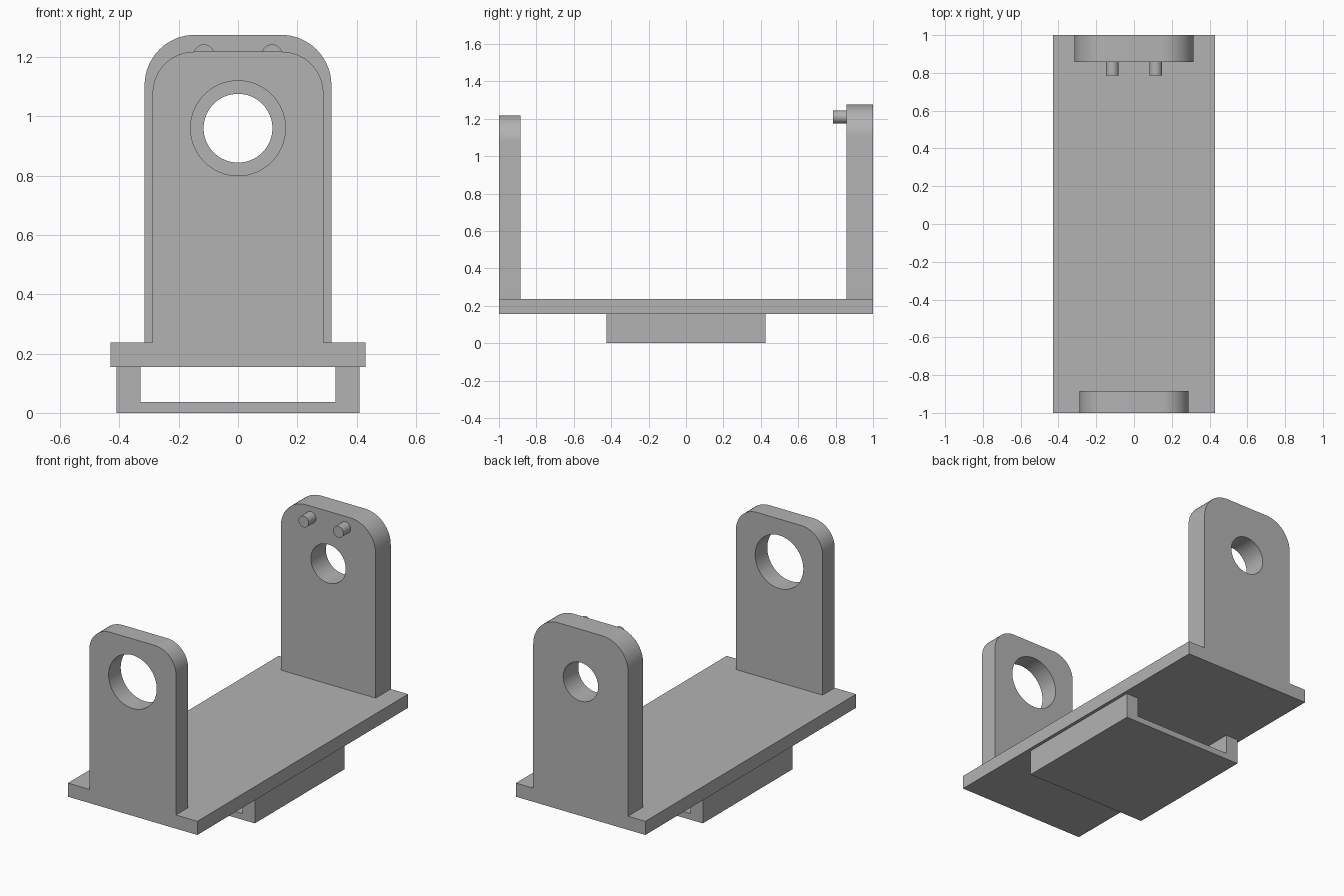
import bpy, bmesh
from math import sin, cos, pi, radians
from mathutils import Vector

if "Cube" in bpy.data.objects:
    bpy.data.objects.remove(bpy.data.objects["Cube"], do_unlink=True)

grey = bpy.data.materials.new("plain grey")
grey.use_nodes = True
colour = (0.45, 0.45, 0.45, 1)
grey.diffuse_color = colour
grey.node_tree.nodes["Principled BSDF"].inputs["Base Color"].default_value = colour


def arc(cx, cz, r, start, end, steps):
    """Points on an arc in the xz plane, angles in degrees."""
    angles = [radians(start + (end - start) * i / steps) for i in range(steps + 1)]
    return [(cx + r * cos(a), cz + r * sin(a)) for a in angles]


def extrude_profile(name, loops, y0, y1):
    """Fill closed xz loops (later loops are holes) and extrude from y0 to y1."""
    bm = bmesh.new()
    edges = []
    for loop in loops:
        verts = [bm.verts.new((x, y0, z)) for x, z in loop]
        edges += [bm.edges.new((a, b)) for a, b in zip(verts, verts[1:] + verts[:1])]
    bmesh.ops.triangle_fill(bm, edges=edges, use_beauty=True, normal=Vector((0, -1, 0)))
    result = bmesh.ops.extrude_face_region(bm, geom=bm.faces[:], use_keep_orig=True)
    moved = [g for g in result["geom"] if isinstance(g, bmesh.types.BMVert)]
    bmesh.ops.translate(bm, verts=moved, vec=(0, y1 - y0, 0))
    bmesh.ops.recalc_face_normals(bm, faces=bm.faces[:])
    mesh = bpy.data.meshes.new(name)
    bm.to_mesh(mesh)
    bm.free()
    mesh.materials.append(grey)
    obj = bpy.data.objects.new(name, mesh)
    bpy.context.collection.objects.link(obj)
    bpy.ops.object.select_all(action='DESELECT')
    obj.select_set(True)
    bpy.context.view_layer.objects.active = obj
    bpy.ops.object.shade_smooth_by_angle(angle=radians(30))
    return obj


def circle(cx, cz, r, steps=64):
    return arc(cx, cz, r, 0, 360, steps)[:-1]


def upright(name, half, top, corner, hole, y0, y1):
    """Plate with two rounded top corners and a round hole."""
    outline = [(-half, base_top), (half, base_top)]
    outline += arc(half - corner, top - corner, corner, 0, 90, 16)
    outline += arc(corner - half, top - corner, corner, 90, 180, 16)
    return extrude_profile(name, [outline, circle(0, 0.96, hole)], y0, y1)


base_bottom, base_top = 0.155, 0.237

# Long base plate
extrude_profile("base_plate", [[(-0.43, base_bottom), (0.43, base_bottom),
                                (0.43, base_top), (-0.43, base_top)]], -1, 1)

# Two uprights with bearing holes
upright("front_upright", 0.288, 1.218, 0.14, 0.16, -1, -0.885)
upright("back_upright", 0.315, 1.275, 0.17, 0.116, 0.857, 1)

# Pegs on the inner face of the back upright
for side, x in (("right", -0.115), ("left", 0.115)):
    extrude_profile(side + "_peg", [circle(x, 1.209, 0.034, 32)], 0.787, 0.857)

# Open channel below the base
extrude_profile("under_channel", [[(-0.41, 0), (0.41, 0), (0.41, base_bottom),
                                   (0.328, base_bottom), (0.328, 0.037),
                                   (-0.328, 0.037), (-0.328, base_bottom),
                                   (-0.41, base_bottom)]], -0.426, 0.426)
